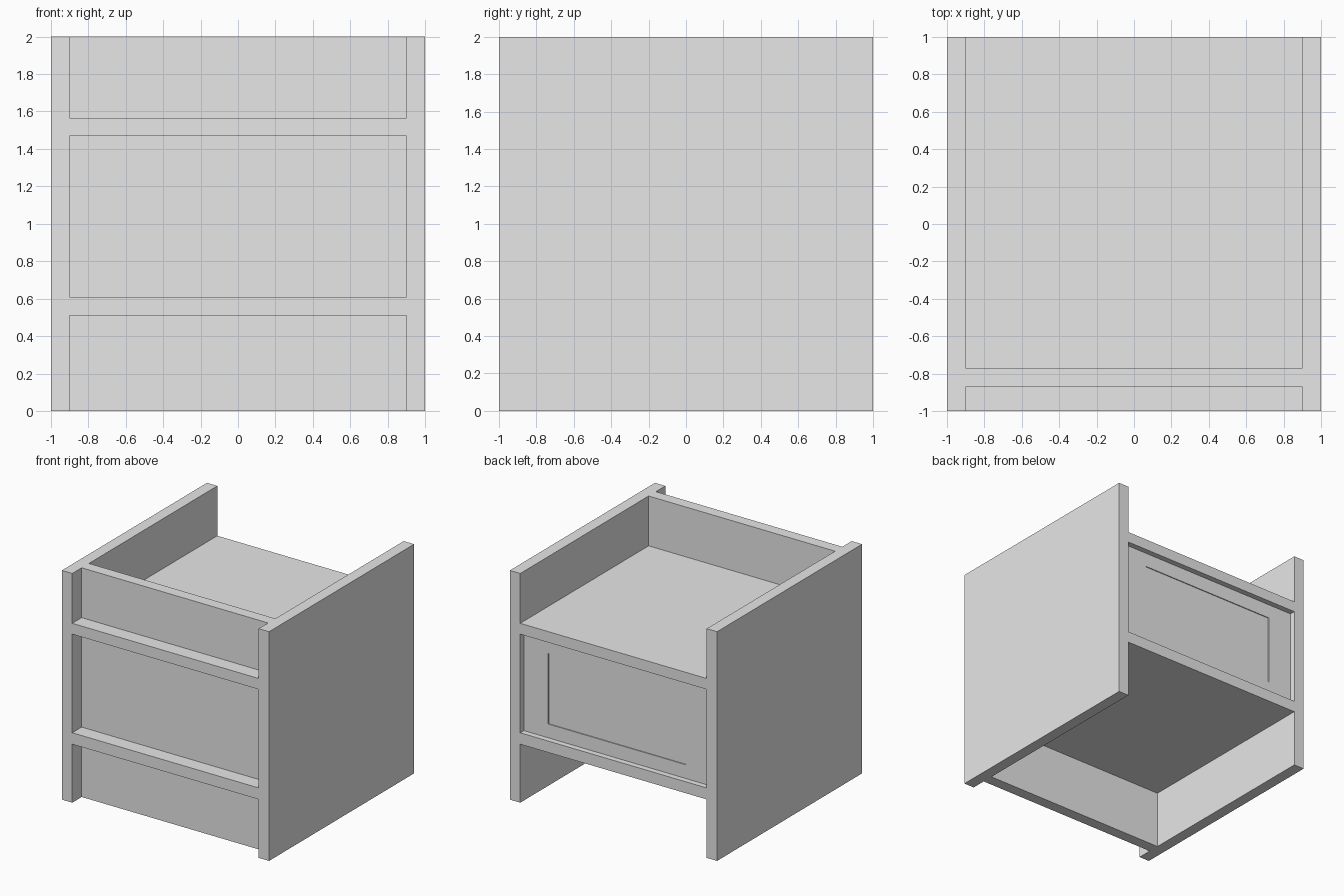
import bpy

cube = bpy.data.objects.get("Cube")
if cube:
    bpy.data.objects.remove(cube, do_unlink=True)

# Single grey material
grey = bpy.data.materials.new("light grey")
grey.use_nodes = True
colour = (0.8, 0.8, 0.8, 1.0)
grey.diffuse_color = colour
grey.node_tree.nodes["Principled BSDF"].inputs["Base Color"].default_value = colour


def box(name, x, y, z):
    """Box spanning the given (min, max) range on each axis."""
    bpy.ops.mesh.primitive_cube_add(size=1)
    ob = bpy.context.object
    ob.name = name
    ob.location = [(r[0] + r[1]) / 2 for r in (x, y, z)]
    ob.scale = [r[1] - r[0] for r in (x, y, z)]
    bpy.ops.object.transform_apply(location=True, rotation=False, scale=True)
    ob.data.materials.append(grey)
    return ob


W = 0.9                       # inner half width
LOW, HIGH = (0.51, 0.61), (1.47, 1.565)
FRONT = (-0.87, -0.77)

# Side panels
box("left_side", (W, 1), (-1, 1), (0, 2))
box("right_side", (-1, -W), (-1, 1), (0, 2))

# Full depth shelves
box("lower_shelf", (-W, W), (-1, 1), LOW)
box("upper_shelf", (-W, W), (-1, 1), HIGH)

# Recessed front panels between and beyond the shelves
box("bottom_front_panel", (-W, W), FRONT, (0, LOW[0]))
box("middle_front_panel", (-W, W), FRONT, (LOW[1], HIGH[0]))
box("top_front_panel", (-W, W), FRONT, (HIGH[1], 2))

# Back panel closing the middle bay, with a shallow sunken field
bay = (LOW[1], HIGH[0])
field_x, field_z = 0.665, (0.73, 1.345)
box("back_panel", (-W, W), (0.90, 0.942), bay)
rim = (0.942, 0.95)
for name, side in (("left", 1), ("right", -1)):
    box(f"back_{name}_rim", sorted((side * field_x, side * W)), rim, bay)
box("back_bottom_rim", (-field_x, field_x), rim, (bay[0], field_z[0]))
box("back_top_rim", (-field_x, field_x), rim, (field_z[1], bay[1]))
